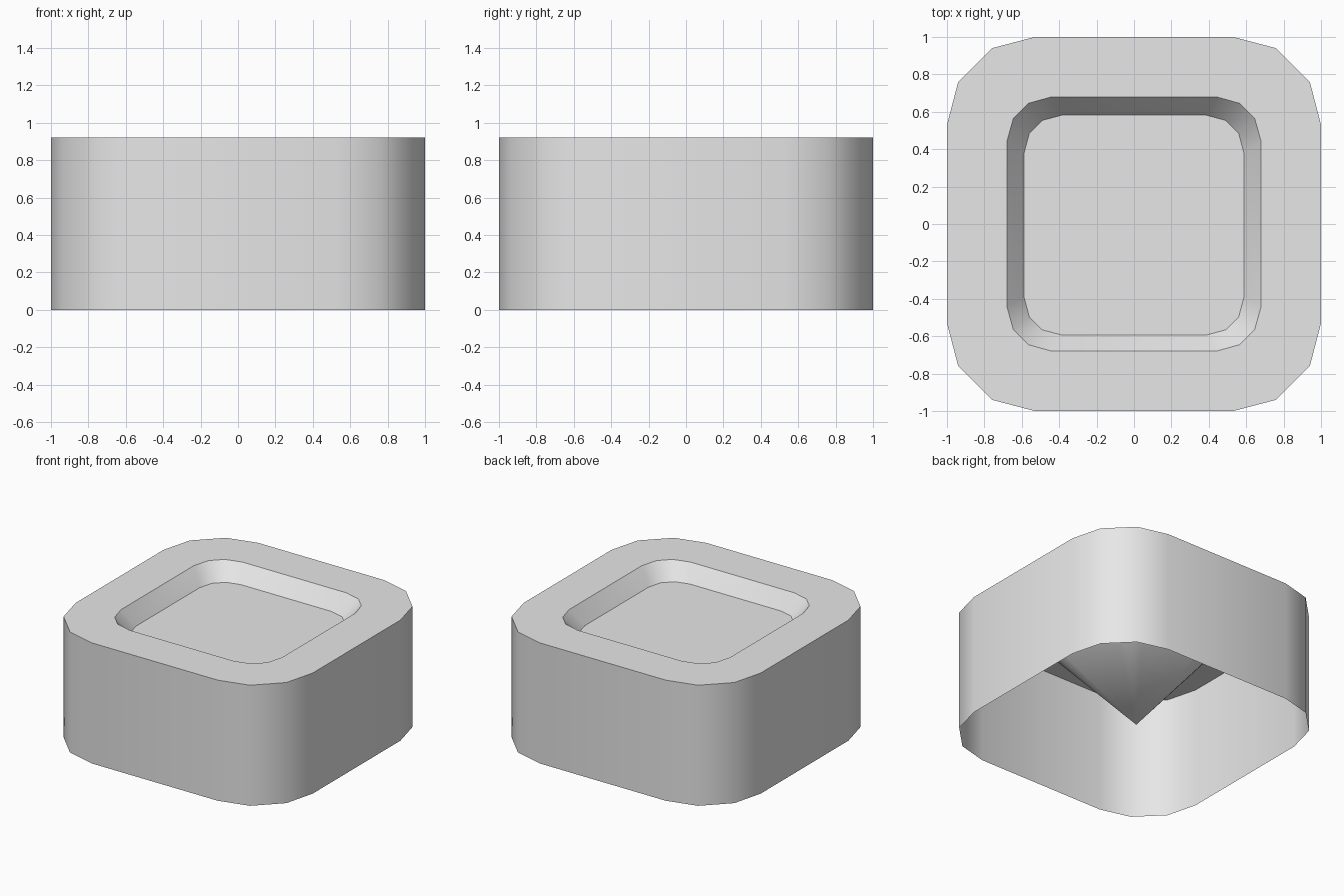
import bpy
import bmesh
import math

cube = bpy.data.objects.get("Cube")
if cube:
    bpy.data.objects.remove(cube, do_unlink=True)

grey = bpy.data.materials.new("light_grey")
grey.use_nodes = True
grey.diffuse_color = (0.8, 0.8, 0.8, 1)
grey.node_tree.nodes["Principled BSDF"].inputs["Base Color"].default_value = grey.diffuse_color


def rounded_square(half, mid, near, end, z, shift=0.0):
    """Square outline with three-segment corners, counter-clockwise."""
    corner = [(half, end), (mid, near), (near, mid), (end, half)]
    points = []
    for turn in range(4):
        c, s = round(math.cos(turn * math.pi / 2)), round(math.sin(turn * math.pi / 2))
        points += [(c * x - s * y, s * x + c * y + shift, z) for x, y in corner]
    return points


def loft(name, outlines, cap=False, tip=None):
    """Skin successive outlines, then optionally cap or draw to a point."""
    bm = bmesh.new()
    rings = [[bm.verts.new(p) for p in outline] for outline in outlines]
    n = len(rings[0])
    for a, b in zip(rings, rings[1:]):
        for i in range(n):
            j = (i + 1) % n
            bm.faces.new((a[i], a[j], b[j], b[i]))
    last = rings[-1]
    if cap:
        bm.faces.new(last)
    if tip:
        apex = bm.verts.new(tip)
        for i in range(n):
            bm.faces.new((last[(i + 1) % n], last[i], apex))
    mesh = bpy.data.meshes.new(name)
    bm.to_mesh(mesh)
    bm.free()
    mesh.materials.append(grey)
    obj = bpy.data.objects.new(name, mesh)
    bpy.context.collection.objects.link(obj)
    bpy.ops.object.select_all(action="DESELECT")
    obj.select_set(True)
    bpy.context.view_layer.objects.active = obj
    bpy.ops.object.shade_smooth_by_angle(angle=math.radians(40))
    return obj


HEIGHT, FLOOR = 0.92, 0.80
base = rounded_square(1.0, 0.94, 0.76, 0.53, 0)
rim = rounded_square(1.0, 0.94, 0.76, 0.53, HEIGHT)
opening = rounded_square(0.68, 0.645, 0.565, 0.44, HEIGHT)
floor = rounded_square(0.588, 0.56, 0.49, 0.385, FLOOR, -0.006)

# Open-bottomed shell with a shallow sloped recess in the top
loft("casing", [base, rim, opening, floor], cap=True)

# Hollow point hanging below the recess floor
loft("underside_point", [floor], tip=(0.03, 0.06, 0))
